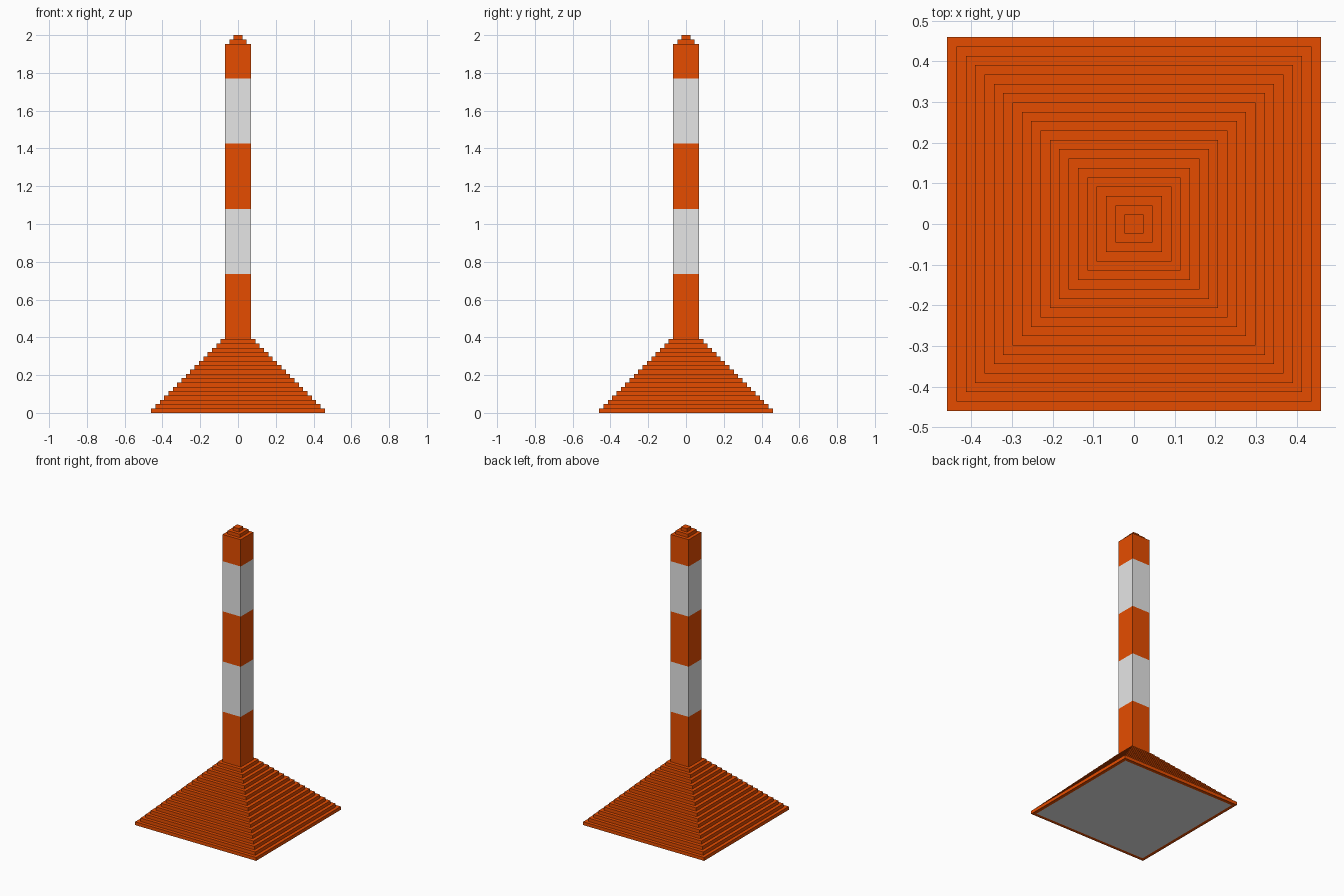
import bpy, bmesh

if "Cube" in bpy.data.objects:
    bpy.data.objects.remove(bpy.data.objects["Cube"])

U = 2 / 87  # one step of the blocky grid


def material(name, rgb):
    m = bpy.data.materials.new(name)
    m.diffuse_color = (*rgb, 1)
    m.use_nodes = True
    m.node_tree.nodes["Principled BSDF"].inputs["Base Color"].default_value = m.diffuse_color
    return m


orange = material("safety orange", (0.787, 0.073, 0.0))
grey = material("light grey", (0.787, 0.787, 0.787))


def square_loft(name, rings, cap_bottom, cap_top, rule):
    """Join square rings (half width, height) in grid steps; colour faces by rule."""
    bm = bmesh.new()
    loops = [[bm.verts.new((sx * h * U, sy * h * U, z * U))
              for sx, sy in ((-1, -1), (1, -1), (1, 1), (-1, 1))] for h, z in rings]
    for a, b in zip(loops, loops[1:]):
        for i in range(4):
            j = (i + 1) % 4
            bm.faces.new((a[i], a[j], b[j], b[i]))
    if cap_bottom:
        bm.faces.new(loops[0][::-1])
    if cap_top:
        bm.faces.new(loops[-1])
    for f in bm.faces:
        f.material_index = rule(f.calc_center_median())
    me = bpy.data.meshes.new(name)
    bm.to_mesh(me)
    bm.free()
    me.materials.append(orange)
    me.materials.append(grey)
    ob = bpy.data.objects.new(name, me)
    bpy.context.collection.objects.link(ob)
    return ob


# Stepped pyramid foot: 17 layers, grey underside inside a thin orange rim
foot = [(19, 0)]
for k in range(17):
    foot += [(20 - k, k), (20 - k, k + 1)]
foot.append((3, 17))
square_loft("stepped_base", foot, True, False, lambda c: int(c.length < 1e-4))

# Square post with alternating colour bands, 15 steps each
post = [(3, z) for z in (17, 32, 47, 62, 77, 85)]
square_loft("striped_post", post, False, False,
            lambda c: int((c.z / U - 17) // 15) % 2)

# Small stepped cap
square_loft("post_cap", [(3, 85), (2, 85), (2, 86), (1, 86), (1, 87)],
            False, True, lambda c: 0)
